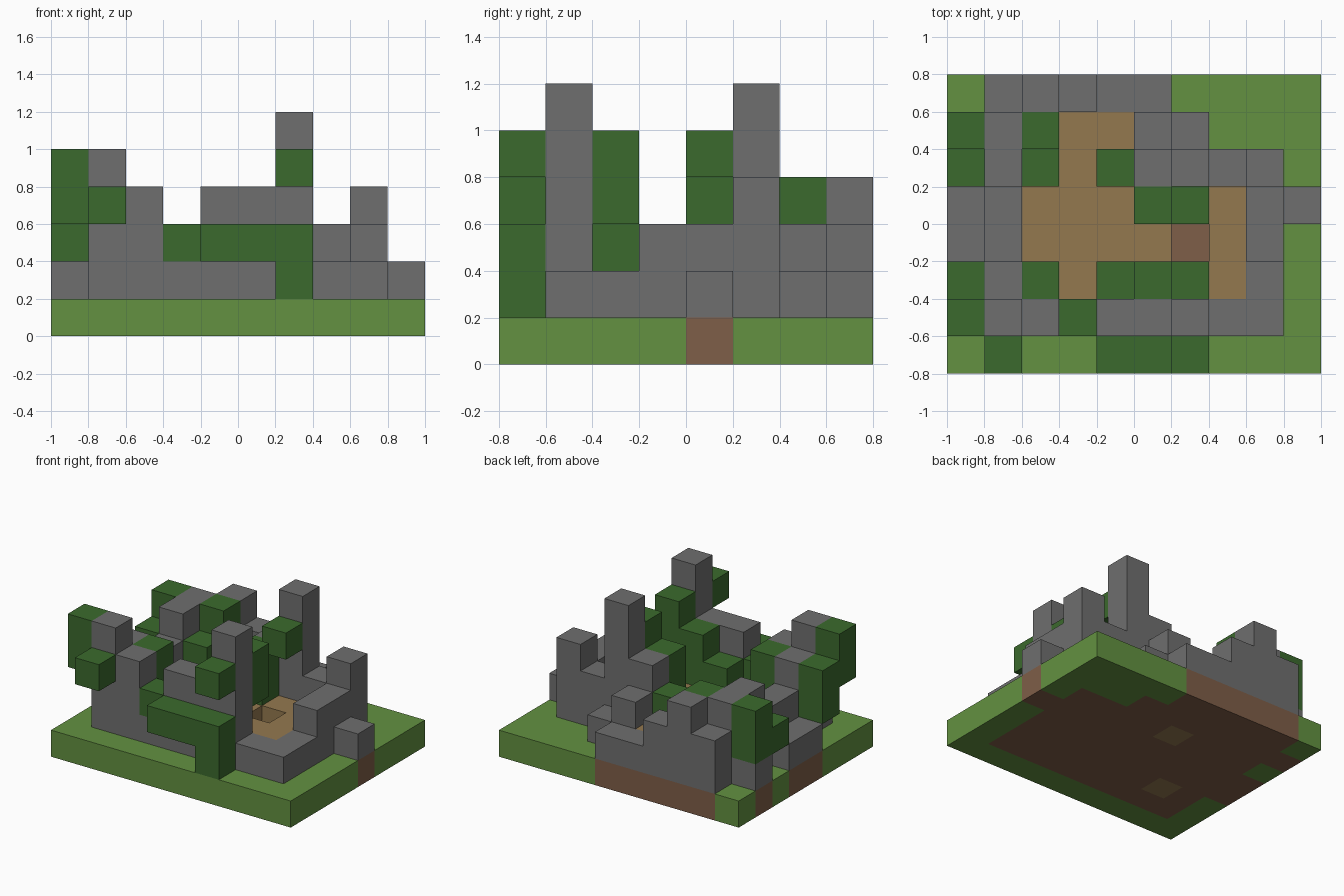
import bpy
import bmesh
from mathutils import Vector

if "Cube" in bpy.data.objects:
    bpy.data.objects.remove(bpy.data.objects["Cube"], do_unlink=True)

UNIT = 0.2
WIDTH, DEPTH = 10, 8


def linear(value):
    c = value / 255
    return c / 12.92 if c < 0.04045 else ((c + 0.055) / 1.055) ** 2.4


def make_material(name, *rgb):
    colour = [linear(v) for v in rgb] + [1]
    mat = bpy.data.materials.new(name)
    mat.use_nodes = True
    mat.diffuse_color = colour
    shader = mat.node_tree.nodes["Principled BSDF"]
    shader.inputs["Base Color"].default_value = colour
    shader.inputs["Roughness"].default_value = 1
    return mat


stone = make_material("stone grey", 111, 111, 111)
grass = make_material("grass green", 99, 145, 65)
leaf = make_material("leaf green", 59, 106, 45)
timber = make_material("timber tan", 148, 121, 79)
soil = make_material("soil brown", 127, 94, 72)

PART_MATERIALS = {
    "grass_base": grass,
    "soil_bed": soil,
    "timber_floor": timber,
    "tree_stumps": timber,
    "stone_walls": stone,
    "ivy_and_leaves": leaf,
}

# Floor plan, back row first: letters a-e are walls of rising height,
# F is timber floor, o an open pit and a dot is bare grass
PLAN = [
    ".bcbaa....",
    "acFFFba...",
    ".cFFFcebc.",
    "abFFFFFFba",
    "abFFFFoFb.",
    ".cFFFFFFa.",
    ".dcacceaa.",
    "..........",
]

# Leaf clumps: column, row, bottom level, top level
LEAVES = [
    # left side
    (0, 1, 3, 5), (0, 2, 2, 4), (0, 5, 2, 3), (0, 6, 2, 4),
    # front side
    (1, 0, 3, 4), (3, 1, 2, 3), (4, 0, 2, 3), (5, 0, 2, 3),
    (6, 0, 1, 3), (6, 0, 4, 5),
    # inside the ruin
    (2, 2, 2, 4), (2, 5, 2, 3), (2, 6, 2, 4), (4, 5, 2, 3),
    (4, 2, 2, 3), (5, 2, 2, 4), (6, 2, 3, 5),
    (5, 4, 2, 4), (6, 4, 4, 5),
]
STUMPS = [(2, 2), (4, 5)]

cells = {}


def fill(part, i, j, bottom, top):
    for k in range(bottom, top):
        cells[i, j, k] = part


# Ground, floor and walls
for j, row in enumerate(reversed(PLAN)):
    for i, mark in enumerate(row):
        fill("grass_base" if mark == "." else "soil_bed", i, j, 0, 1)
        if mark == "F":
            fill("timber_floor", i, j, 1, 2)
        elif mark in "abcde":
            fill("stone_walls", i, j, 1, 2 + "abcde".index(mark))

# Stumps and foliage
for i, j in STUMPS:
    fill("tree_stumps", i, j, 0, 2)
for clump in LEAVES:
    fill("ivy_and_leaves", *clump)


def face_corners(cell, axis, side):
    """Corners of one block face, wound to face outwards."""
    u, v = (axis + 1) % 3, (axis + 2) % 3
    loop = [(0, 0), (1, 0), (1, 1), (0, 1)]
    for a, b in (loop if side else reversed(loop)):
        p = Vector(cell)
        p[axis] += side
        p[u] += a
        p[v] += b
        yield (p - Vector((WIDTH / 2, DEPTH / 2, 0))) * UNIT


def build_part(name, mat):
    """Join the exposed block faces of one part into a mesh."""
    bm = bmesh.new()
    for cell, part in cells.items():
        if part != name:
            continue
        for axis in range(3):
            for side in (0, 1):
                beside = list(cell)
                beside[axis] += 2 * side - 1
                if tuple(beside) not in cells:
                    bm.faces.new([bm.verts.new(c) for c in face_corners(cell, axis, side)])
    bmesh.ops.remove_doubles(bm, verts=bm.verts, dist=UNIT / 100)
    mesh = bpy.data.meshes.new(name)
    bm.to_mesh(mesh)
    bm.free()
    mesh.materials.append(mat)
    obj = bpy.data.objects.new(name, mesh)
    bpy.context.collection.objects.link(obj)


for part_name, part_material in PART_MATERIALS.items():
    build_part(part_name, part_material)
